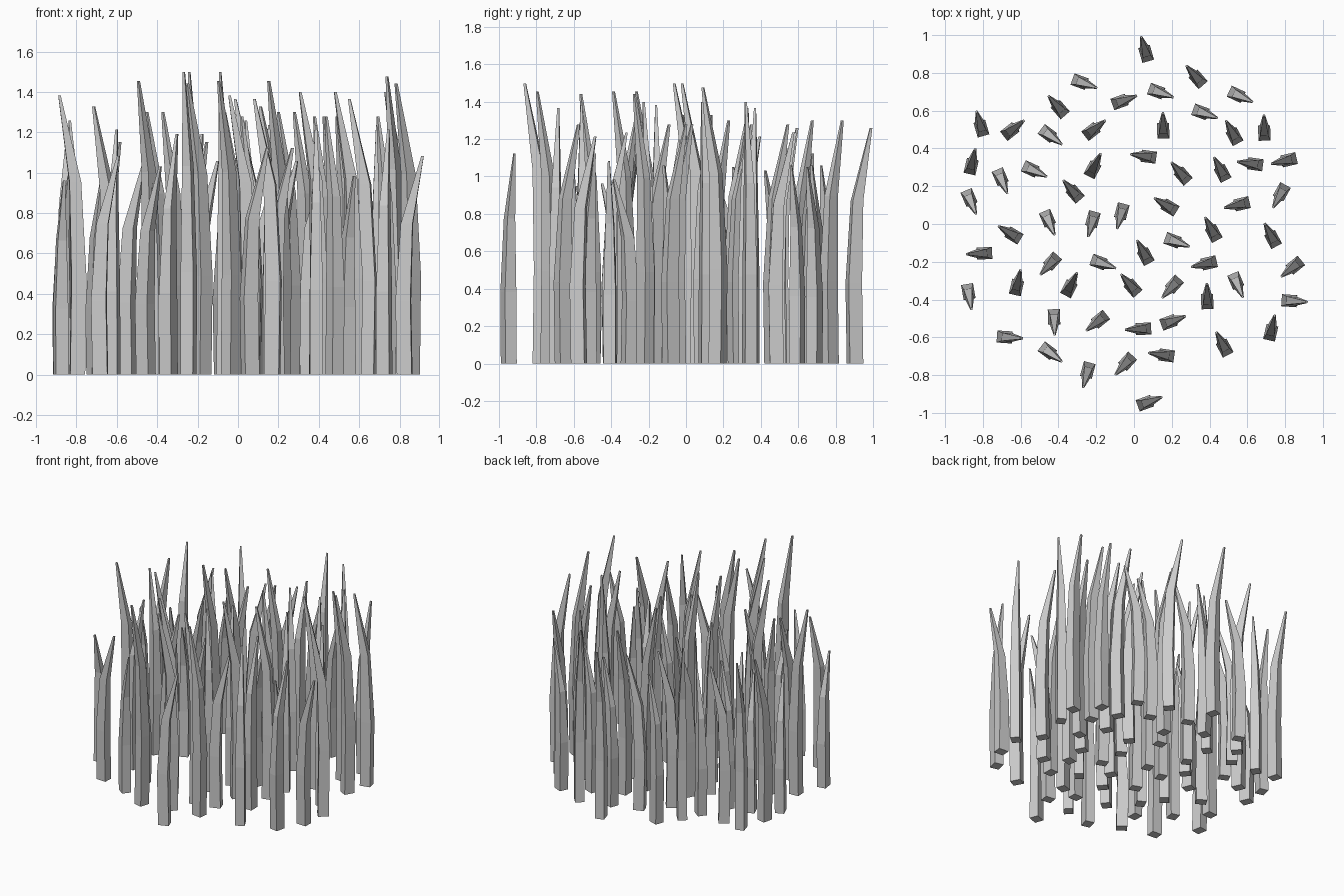
import bpy, bmesh, math

# tip positions (x, y) of the blades, grouped by the heading they bend towards (degrees)
TIPS = {
    -88: [(-.42, -.59)],
    -80: [(-.86, -.455)],
    -67: [(-.67, .16), (-.835, .05), (-.42, -.06), (.577, -.39)],
    -37: [(-.38, .42), (-.38, -.73)],
    -25: [(.63, .645), (-.46, .25)],
    -20: [(-.195, .72), (.21, .67), (.444, .56), (.296, -.12), (-.095, -.235)],
    -4: [(-.587, -.605), (.92, -.413)],
    20: [(.016, .68), (.275, -.487), (.15, -.915)],
    38: [(-.58, .55), (-.15, .55)],
    63: [(-.175, .375), (-.3, -.255)],
    77: [(-.84, .4), (-.6, -.24), (.746, -.48)],
    91: [(.153, .592), (.688, .58), (.386, -.312)],
    106: [(.037, .995), (-.835, .6)],
    118: [(.486, .55), (.423, .355), (.376, .037), (.69, .005), (.016, -.085), (.434, -.57)],
    131: [(.275, .84), (-.455, .68), (-.07, -.265), (-.376, .233), (.196, .328)],
    149: [(.106, .138), (-.72, -.01)],
    172: [(.545, .33), (-.02, .37), (.075, -.682)],
    183: [(-.89, -.16), (-.048, -.56)],
    193: [(.725, .318), (.476, .085), (.302, -.228)],
    219: [(.778, -.28), (-.254, -.566)],
    228: [(.148, -.392), (-.1, -.8), (-.497, -.27)],
    241: [(.735, .085)],
    255: [(-.09, -.027), (-.243, -.069), (-.27, -.868)],
}

# side profile of one blade, unit height: z, back, front, half width
PROFILE = [(0, -.037, .037, .032), (.34, -.044, .030, .032),
           (.69, -.018, .040, .022), (1, .083, .095, .005)]
REACH = .095


def blade_mesh():
    bm = bmesh.new()
    rings = [[bm.verts.new(p) for p in ((b, -w, z), (f, -w, z), (f, w, z), (b, w, z))]
             for z, b, f, w in PROFILE]
    for lo, hi in zip(rings, rings[1:]):
        for i in range(4):
            j = (i + 1) % 4
            bm.faces.new((lo[i], lo[j], hi[j], hi[i]))
    bm.faces.new(rings[0][::-1])
    bm.faces.new(rings[-1])
    mesh = bpy.data.meshes.new("grass_blade")
    bm.to_mesh(mesh)
    bm.free()
    return mesh


# all blades share one mesh; height grows with heading
mesh = blade_mesh()
for heading, tips in TIPS.items():
    a = math.radians(heading)
    for x, y in tips:
        blade = bpy.data.objects.new("grass_blade", mesh)
        blade.location = (x - REACH * math.cos(a), y - REACH * math.sin(a), 0)
        blade.rotation_euler.z = a
        blade.scale.z = 1.09 + .0016 * heading
        bpy.context.collection.objects.link(blade)
